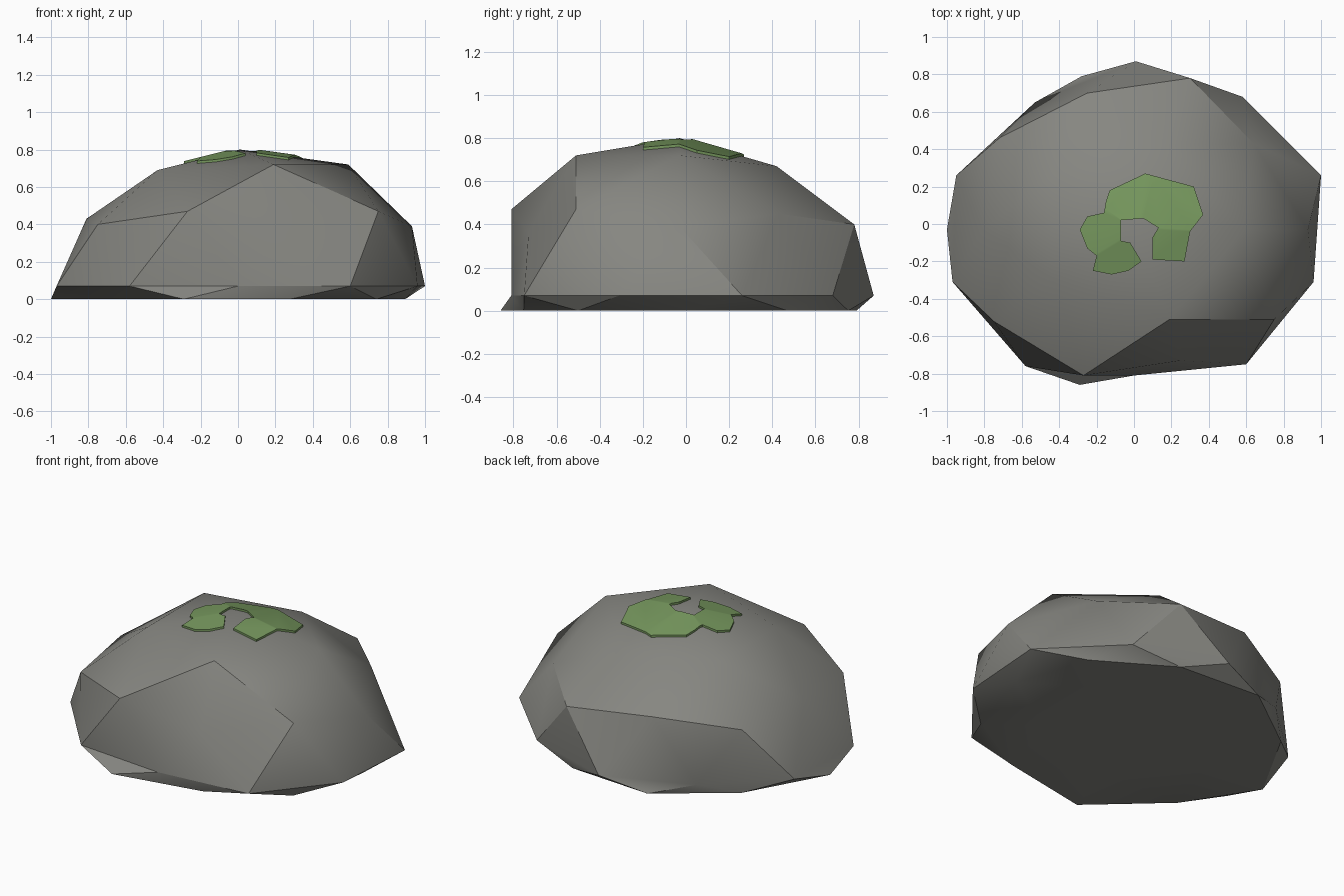
import bpy, bmesh, math
from mathutils import Vector

cube = bpy.data.objects.get("Cube")
if cube:
    bpy.data.objects.remove(cube, do_unlink=True)


def make_material(name, rgb):
    mat = bpy.data.materials.new(name)
    mat.use_nodes = True
    mat.diffuse_color = (*rgb, 1)
    shader = mat.node_tree.nodes["Principled BSDF"]
    shader.inputs["Base Color"].default_value = (*rgb, 1)
    shader.inputs["Roughness"].default_value = 0.9
    return mat


def add_object(name, bm, mat):
    mesh = bpy.data.meshes.new(name)
    bm.to_mesh(mesh)
    bm.free()
    obj = bpy.data.objects.new(name, mesh)
    bpy.context.collection.objects.link(obj)
    mesh.materials.append(mat)
    return obj


def shade(obj, degrees):
    bpy.ops.object.select_all(action="DESELECT")
    obj.select_set(True)
    bpy.context.view_layer.objects.active = obj
    bpy.ops.object.shade_smooth_by_angle(angle=math.radians(degrees))


stone_grey = make_material("stone grey", (0.24, 0.24, 0.22))
moss_green = make_material("moss green", (0.18, 0.31, 0.11))

# Chipped positions for each ring of the ball, keyed by the ring's height
rings = {
    1.0: [(0.01, -0.03, 0.8)],
    0.9: [(0.19, -0.51, 0.72), (-0.43, -0.3, 0.69), (-0.43, 0.27, 0.69),
          (0.16, 0.42, 0.67), (0.59, -0.03, 0.72)],
    0.5: [(-0.27, -0.81, 0.47), (0.75, -0.51, 0.47), (0.64, 0.43, 0.45),
          (-0.25, 0.7, 0.45), (-0.81, -0.03, 0.43)],
    0.4: [(0.25, -0.73, 0.36), (-0.75, -0.52, 0.4), (-0.72, 0.46, 0.4),
          (0.3, 0.78, 0.4), (0.93, -0.03, 0.39)],
    0.0: [(0.96, -0.31, 0.07), (1, 0.26, 0.07), (0.58, 0.68, 0.07),
          (0.01, 0.87, 0.07), (-0.53, 0.65, 0.07), (-0.95, 0.26, 0.07),
          (-0.97, -0.31, 0.07), (-0.58, -0.76, 0.07), (0, -0.81, 0.07),
          (0.6, -0.75, 0.07)],
    -0.4: [(0.74, -0.5, 0), (-0.29, -0.86, 0), (-1, -0.03, 0),
           (-0.28, 0.79, 0), (0.74, 0.47, 0)],
}

# Boulder: a faceted ball, chipped into shape with a flat underside
bm = bmesh.new()
bmesh.ops.create_icosphere(bm, subdivisions=2, radius=1)
for v in bm.verts:
    ring = rings.get(round(v.co.z, 1))
    if ring:
        flat = v.co.xy
        v.co = min(ring, key=lambda p: (Vector(p[:2]).normalized() - flat.normalized()).length)
    else:
        v.co = (v.co.x * 1.05, v.co.y * 0.93, 0)
bmesh.ops.recalc_face_normals(bm, faces=bm.faces)
rock = add_object("boulder", bm, stone_grey)

# Lifted copy of the boulder, used to trim the moss to the rock surface
trimmer = bpy.data.objects.new("moss_trimmer", rock.data.copy())
bpy.context.collection.objects.link(trimmer)
trimmer.location.z = 0.013
trimmer.hide_render = True
trimmer.data.materials.clear()
trimmer.data.materials.append(moss_green)

# Moss: a ragged ring outline extruded upward, then trimmed
outline = [(-0.13, 0.18), (0.06, 0.27), (0.32, 0.2), (0.37, 0.05), (0.3, -0.04),
           (0.27, -0.2), (0.1, -0.19), (0.1, -0.07), (0.13, -0.02), (0.05, 0.03),
           (-0.07, 0.02), (-0.07, -0.09), (-0.02, -0.1), (0.04, -0.2),
           (-0.03, -0.25), (-0.12, -0.27), (-0.22, -0.25), (-0.2, -0.17),
           (-0.25, -0.13), (-0.29, -0.03), (-0.25, 0.04), (-0.16, 0.06), (-0.15, 0.12)]
bm = bmesh.new()
base = bm.faces.new([bm.verts.new((x, y, 0.69)) for x, y in outline])
top = bmesh.ops.extrude_face_region(bm, geom=[base])["geom"]
bmesh.ops.translate(bm, vec=(0, 0, 0.3), verts=[g for g in top if isinstance(g, bmesh.types.BMVert)])
bmesh.ops.recalc_face_normals(bm, faces=bm.faces)
moss = add_object("moss_patch", bm, moss_green)

cut = moss.modifiers.new("trim", "BOOLEAN")
cut.operation = "INTERSECT"
cut.solver = "EXACT"
cut.object = trimmer
bpy.context.view_layer.objects.active = moss
moss.select_set(True)
bpy.ops.object.modifier_apply(modifier=cut.name)
bpy.data.objects.remove(trimmer, do_unlink=True)

shade(rock, 30)
shade(moss, 30)
